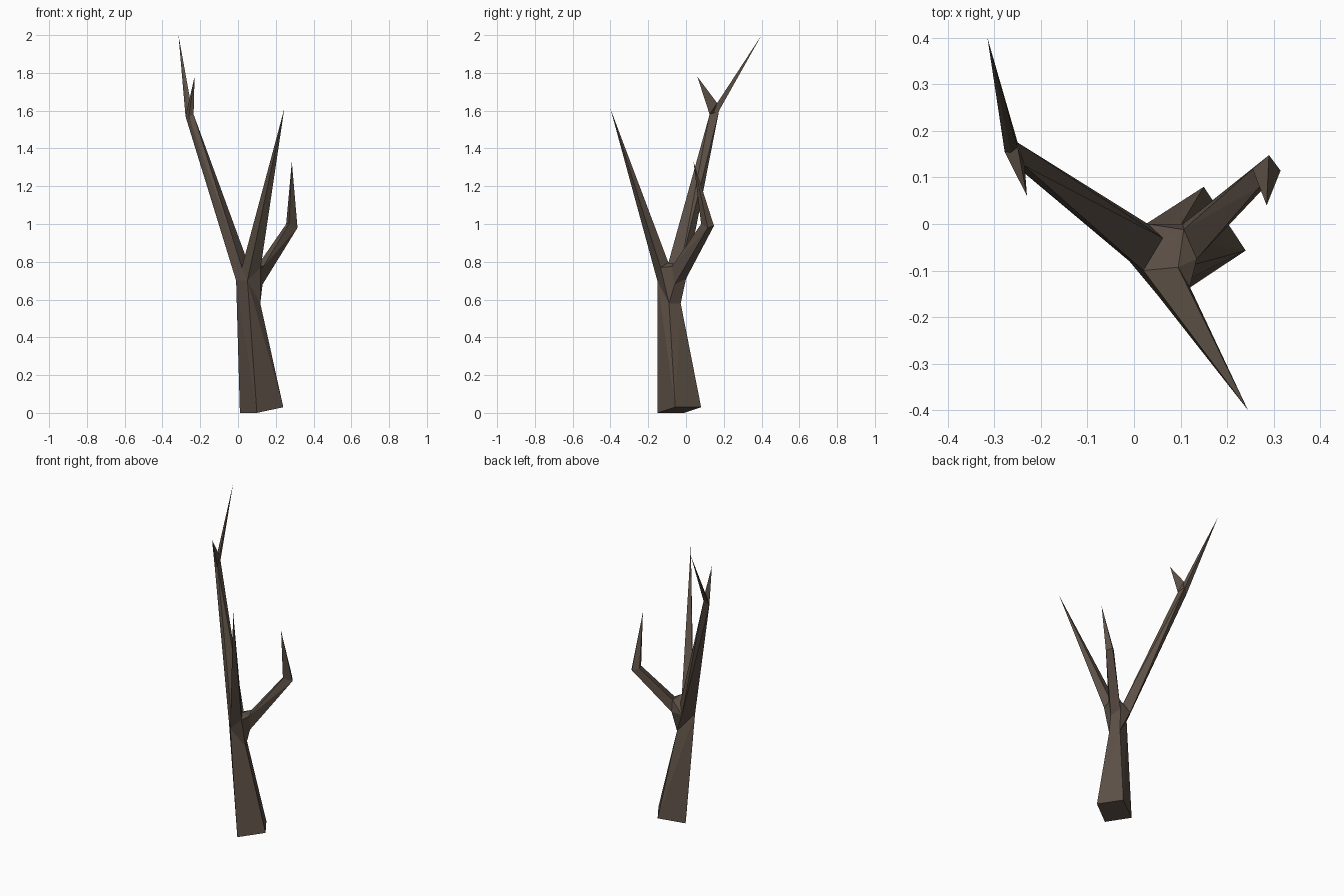
import bpy, bmesh
from math import radians

if "Cube" in bpy.data.objects:
    bpy.data.objects.remove(bpy.data.objects["Cube"])

bark = bpy.data.materials.new("bark")
bark.diffuse_color = (0.11, 0.082, 0.062, 1)
bark.use_nodes = True
bark.node_tree.nodes["Principled BSDF"].inputs["Base Color"].default_value = bark.diffuse_color


def faceted(name, *rings):
    """Flat-sided wood section wrapped tightly around its corner points."""
    bm = bmesh.new()
    for ring in rings:
        for p in ring:
            bm.verts.new(p)
    res = bmesh.ops.convex_hull(bm, input=bm.verts[:])
    loose = [v for v in bm.verts if not v.link_faces]
    bmesh.ops.delete(bm, geom=loose, context='VERTS')
    bmesh.ops.dissolve_limit(bm, angle_limit=radians(4), verts=bm.verts[:], edges=bm.edges[:])
    bmesh.ops.recalc_face_normals(bm, faces=bm.faces[:])
    me = bpy.data.meshes.new(name)
    bm.to_mesh(me)
    bm.free()
    me.materials.append(bark)
    ob = bpy.data.objects.new(name, me)
    bpy.context.collection.objects.link(ob)
    return ob


# Cross-sections, four corners each
ground = [(0.01, -0.01, 0), (0.10, -0.15, 0), (0.24, -0.057, 0.03), (0.15, 0.08, 0.03)]
neck = [(-0.01, -0.08, 0.70), (0.05, -0.152, 0.70), (0.118, -0.09, 0.58), (0.085, -0.028, 0.58)]

tall_base = [(-0.01, -0.08, 0.70), (0.03, 0.0, 0.71), (0.062, -0.03, 0.77), (0.02, -0.10, 0.77)]
tall_end = [(-0.278, 0.155, 1.57), (-0.25, 0.175, 1.60), (-0.235, 0.125, 1.58), (-0.26, 0.13, 1.57)]
fork = (-0.25, 0.165, 1.64)

front_base = [(0.05, -0.152, 0.70), (0.12, -0.135, 0.77), (0.095, -0.093, 0.795), (0.02, -0.10, 0.77)]

side_base = [(0.13, -0.06, 0.68), (0.105, 0.0, 0.71), (0.107, -0.012, 0.785), (0.135, -0.075, 0.775)]
side_end = [(0.315, 0.115, 0.98), (0.29, 0.148, 0.99), (0.255, 0.118, 1.0), (0.27, 0.08, 1.0)]

# Trunk and the knot where the limbs split
faceted("trunk", ground, neck)
faceted("trunk_crotch", neck, tall_base, front_base, side_base)

# Limbs
faceted("tall_limb", tall_base, tall_end)
faceted("tall_limb_long_twig", tall_end[:2], tall_end[3:], [fork, (-0.315, 0.40, 2.0)])
faceted("tall_limb_short_twig", tall_end[2:], tall_end[:1], [fork, (-0.23, 0.06, 1.78)])
faceted("front_limb", front_base, [(0.245, -0.40, 1.61)])
faceted("side_limb", side_base, side_end)
faceted("side_limb_tip", side_end, [(0.285, 0.04, 1.33)])
